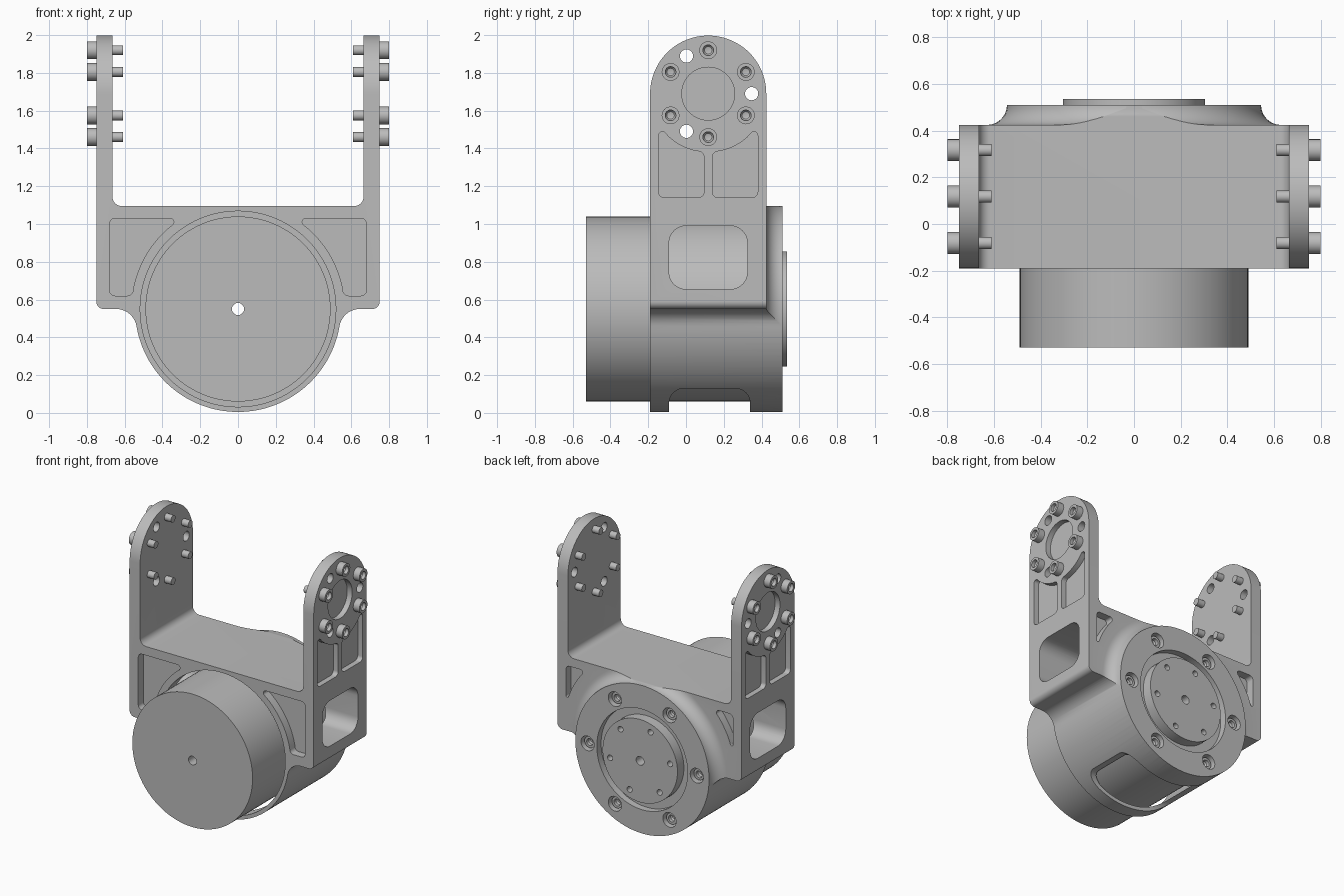
import bpy, bmesh
from math import sin, cos, tan, atan2, radians, pi, sqrt
from mathutils import Vector

if "Cube" in bpy.data.objects:
    bpy.data.objects.remove(bpy.data.objects["Cube"])

grey = bpy.data.materials.new("machined_grey")
grey.use_nodes = True
grey.diffuse_color = (0.5, 0.5, 0.5, 1)
grey.node_tree.nodes["Principled BSDF"].inputs["Base Color"].default_value = (0.5, 0.5, 0.5, 1)

CZ, R = 0.55, 0.545          # housing axis height and radius
AY, AZ = 0.1175, 1.69        # arm hub centre
FRONT, BACK, TAIL = -0.19, 0.425, 0.51


def place(axis, u, v, h):
    return (h, u, v) if axis == "X" else (u, h, v)


def finish(name, bm):
    bmesh.ops.remove_doubles(bm, verts=bm.verts, dist=1e-5)
    bmesh.ops.recalc_face_normals(bm, faces=bm.faces)
    mesh = bpy.data.meshes.new(name)
    bm.to_mesh(mesh)
    bm.free()
    mesh.materials.append(grey)
    ob = bpy.data.objects.new(name, mesh)
    bpy.context.scene.collection.objects.link(ob)
    return ob


def prism(name, axis, pts, a, b):
    """Extrude a 2D outline along an axis."""
    bm = bmesh.new()
    lo = [bm.verts.new(place(axis, u, v, a)) for u, v in pts]
    hi = [bm.verts.new(place(axis, u, v, b)) for u, v in pts]
    bm.faces.new(lo)
    bm.faces.new(hi)
    n = len(pts)
    for i in range(n):
        j = (i + 1) % n
        bm.faces.new((lo[i], lo[j], hi[j], hi[i]))
    return finish(name, bm)


def lathe(name, axis, cu, cv, profile, segs=32):
    """Revolve (radius, height) points around an axis."""
    bm = bmesh.new()
    rings = []
    for r, h in profile:
        k = segs if r > 0 else 1
        rings.append([bm.verts.new(place(axis, cu + r * cos(2 * pi * i / segs),
                                         cv + r * sin(2 * pi * i / segs), h)) for i in range(k)])
    for p, q in zip(rings, rings[1:]):
        for i in range(segs):
            j = (i + 1) % segs
            corners = [p[i % len(p)], p[j % len(p)], q[j % len(q)], q[i % len(q)]]
            bm.faces.new(list(dict.fromkeys(corners)))
    return finish(name, bm)


def cylinder(name, axis, cu, cv, r, a, b, segs=32):
    return lathe(name, axis, cu, cv, [(0, a), (r, a), (r, b), (0, b)], segs)


def arc(cu, cv, r, a0, a1, n):
    return [(cu + r * cos(radians(a0 + (a1 - a0) * i / n)),
             cv + r * sin(radians(a0 + (a1 - a0) * i / n))) for i in range(n + 1)]


def rounded(pts, n=8):
    """Round every corner given as (u, v, radius)."""
    out = []
    for i, p in enumerate(pts):
        if len(p) == 2:
            out.append(p)
            continue
        c = Vector(p[:2])
        d1 = (Vector(pts[i - 1][:2]) - c).normalized()
        d2 = (Vector(pts[(i + 1) % len(pts)][:2]) - c).normalized()
        half = d1.angle(d2) / 2
        mid = c + (d1 + d2).normalized() * (p[2] / sin(half))
        a = c + d1 * (p[2] / tan(half)) - mid
        b = c + d2 * (p[2] / tan(half)) - mid
        start = atan2(a.y, a.x)
        sweep = atan2(a.x * b.y - a.y * b.x, a.dot(b))
        out += [(mid.x + p[2] * cos(start + sweep * k / n),
                 mid.y + p[2] * sin(start + sweep * k / n)) for k in range(n + 1)]
    return out


def flip(pts, centre=0):
    return [(2 * centre - p[0],) + tuple(p[1:]) for p in pts]


def boolean(ob, cutter, op="DIFFERENCE", keep=False):
    mod = ob.modifiers.new("cut", "BOOLEAN")
    mod.operation, mod.solver, mod.object = op, "EXACT", cutter
    bpy.context.view_layer.update()
    mesh = bpy.data.meshes.new_from_object(
        ob.evaluated_get(bpy.context.evaluated_depsgraph_get()))
    ob.modifiers.clear()
    ob.data = mesh
    if not keep:
        bpy.data.objects.remove(cutter)


def box(u0, v0, u1, v1, r):
    return rounded([(u0, v0, r), (u1, v0, r), (u1, v1, r), (u0, v1, r)])


# Bracket body: U-shaped outline with a round belly
f = 0.109
cx = sqrt((R + f) ** 2 - f ** 2)
tip = math_deg = atan2(f, cx) * 180 / pi
half = arc(0, CZ, R, -90, -tip, 32)
half += arc(cx, CZ - f, f, 180 - tip, 90, 10)[1:]
half += [(0.75, CZ, 0.04), (0.75, 2.1), (0.665, 2.1), (0.665, 1.095, 0.05)]
body = prism("bracket_housing", "Y", rounded(half + flip(half[1:])[::-1]), -0.4, 0.7)

# Side outline gives the arms their round tops
side = [(FRONT, -0.2), (0.65, -0.2), (0.65, 1.2), (BACK, 1.2)]
side += arc(AY, AZ, BACK - AY, 0, 180, 48)
boolean(body, prism("cutter", "X", side, -1, 1), "INTERSECT")

# Turned back face with a concave flare around the flange
flare = [(0, -0.5), (2.5, -0.5), (2.5, BACK + 0.0002)]
flare += [(0.63 + 0.085 * cos(t), TAIL + 0.085 * sin(t))
          for t in [-pi / 2 - pi / 2 * i / 10 for i in range(11)]]
boolean(body, lathe("cutter", "Y", 0, CZ, flare + [(0, TAIL)], 96), "INTERSECT")

# Bore, output recess, side windows and belly opening
boolean(body, cylinder("cutter", "Y", 0, CZ, 0.518, -0.5, 0.4, 96))
boolean(body, cylinder("cutter", "Y", 0, CZ, 0.37, 0.46, 0.6, 64))
boolean(body, prism("cutter", "X", box(-0.09, 0.655, 0.325, 0.99, 0.09), -1, 1))
boolean(body, prism("cutter", "X", box(-0.09, -0.3, 0.34, 0.13, 0.08), -1, 1))

# Weight-saving pockets on the front, the back and the arms
front_pocket = [(0.68, 0.62, 0.03), (0.68, 1.03, 0.03), (0.298, 1.03, 0.02)]
front_pocket += arc(0, CZ, 0.565, 50, 12, 12) + [(0.56, 0.62, 0.03)]
back_pocket = [(0.68, 0.754, 0.01), (0.68, 1.03, 0.03), (0.523, 1.03, 0.02)]
back_pocket += arc(0, CZ, 0.71, 37, 26, 4)
arm_pocket = [(-0.145, 1.14, 0.03), (0.095, 1.14, 0.03), (0.095, 1.381, 0.03)]
arm_pocket += arc(AY, AZ, 0.31, 258, 228, 8) + [(-0.145, 1.521, 0.02)]
for s in (1, -1):
    for pts, a, b in ((front_pocket, -0.4, -0.13), (back_pocket, 0.365, 0.6)):
        outline = rounded(pts)
        boolean(body, prism("cutter", "Y", outline if s > 0 else flip(outline), a, b))
    for outline in (rounded(arm_pocket), flip(rounded(arm_pocket), AY)):
        boolean(body, prism("cutter", "X", outline, s * 0.71, s * 0.9))
    boolean(body, cylinder("cutter", "X", AY, AZ, 0.14, s * 0.71, s * 0.9, 48))

# Plain holes through both arms
for k in range(3):
    t = k * 2 * pi / 3
    boolean(body, cylinder("cutter", "X", AY + 0.23 * cos(t), AZ + 0.23 * sin(t), 0.035, -1, 1))

# Motor can and output disc
motor = cylinder("motor_can", "Y", 0, CZ, 0.49, -0.53, 0.4, 96)
disc = cylinder("output_disc", "Y", 0, CZ, 0.305, 0.45, 0.535, 64)
shaft_hole = cylinder("cutter", "Y", 0, CZ, 0.032, -1, 1, 24)
boolean(motor, shaft_hole, keep=True)
boolean(body, shaft_hole, keep=True)
boolean(disc, shaft_hole)
for k in range(6):
    t = radians(50 + 60 * k)
    boolean(disc, cylinder("cutter", "Y", 0.248 * cos(t), CZ + 0.248 * sin(t), 0.021, 0.49, 0.6, 16))


def screw(name, axis, u, v, s, top, head, end, r, shank):
    socket = r * 0.6
    prof = [(0, top - 0.04), (socket * 0.7, top - 0.035), (socket, top - 0.025), (socket, top),
            (r, top), (r, head), (shank, head), (shank, end), (0, end)]
    lathe(name, axis, u, v, [(a, s * h) for a, h in prof], 24)


# Recessed flange screws
for k in range(6):
    t = k * pi / 3
    u, v = 0.445 * cos(t), CZ + 0.445 * sin(t)
    boolean(body, cylinder("cutter", "Y", u, v, 0.054, 0.45, 0.6, 24))
    screw("flange_screw", "Y", u, v, 1, 0.485, 0.449, 0.42, 0.042, 0.02)

# Cap screws through the arm tops
for s, label in ((1, "left"), (-1, "right")):
    for k in range(6):
        t = pi / 6 + k * pi / 3
        screw(label + "_arm_screw", "X", AY + 0.23 * cos(t), AZ + 0.23 * sin(t), s,
              0.8, 0.749, 0.61, 0.047, 0.026)

# Smooth round surfaces, keep machined edges sharp
for ob in bpy.context.scene.objects:
    ob.select_set(ob.type == "MESH")
bpy.context.view_layer.objects.active = body
bpy.ops.object.shade_smooth_by_angle(angle=radians(30))
